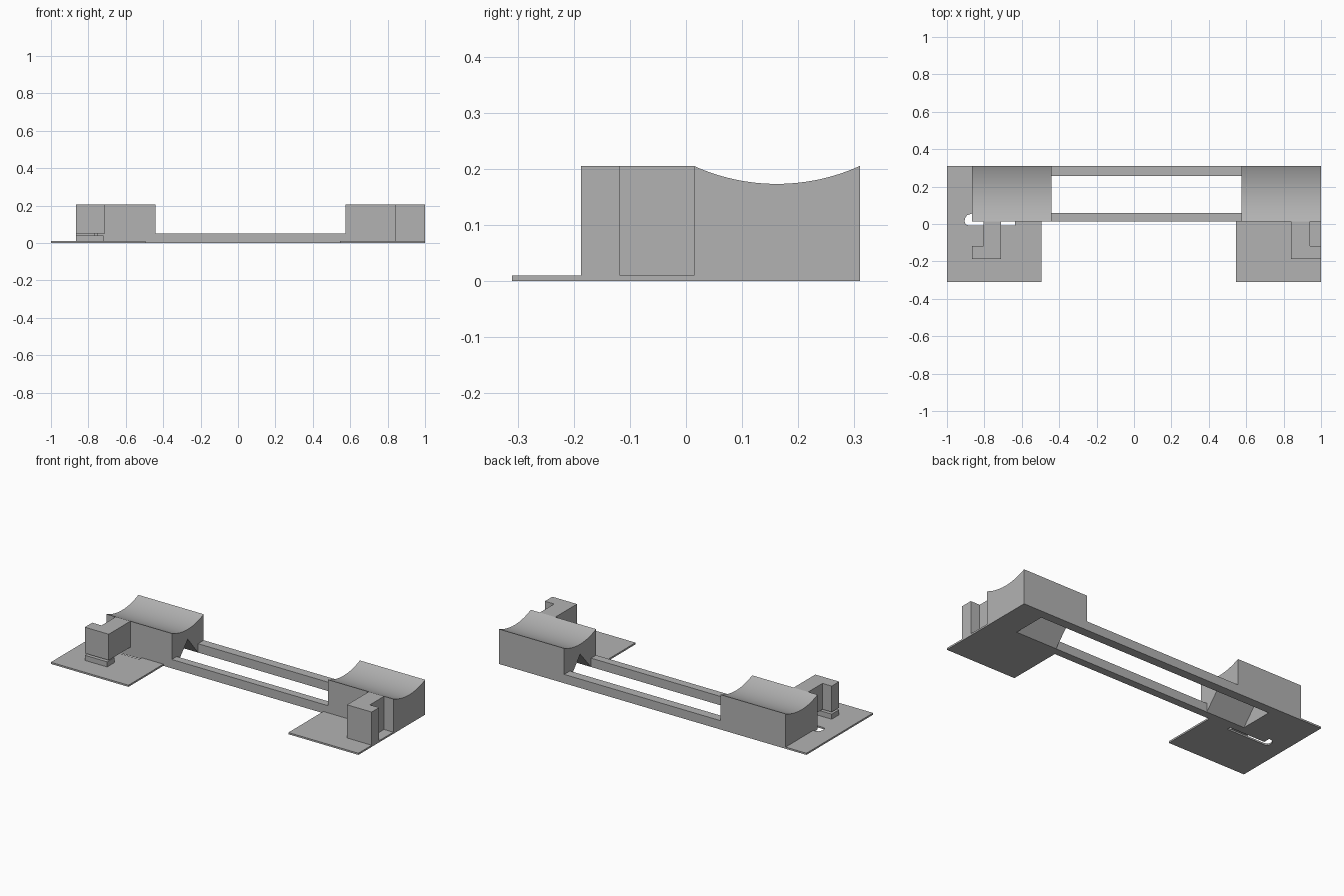
import bpy, bmesh, math
from mathutils import Vector

old = bpy.data.objects.get("Cube")
if old:
    bpy.data.objects.remove(old, do_unlink=True)

GREY = (0.45, 0.45, 0.45, 1)
grey = bpy.data.materials.new("plain grey")
grey.use_nodes = True
grey.diffuse_color = GREY
grey.node_tree.nodes["Principled BSDF"].inputs["Base Color"].default_value = GREY


def prism(name, outline, low, high, axis="z"):
    """Extrude a flat outline along z (outline is x, y) or x (outline is y, z)."""
    bm = bmesh.new()
    place = (lambda a, b: (a, b, low)) if axis == "z" else (lambda a, b: (low, a, b))
    shift = Vector((0, 0, high - low)) if axis == "z" else Vector((high - low, 0, 0))
    face = bm.faces.new([bm.verts.new(place(a, b)) for a, b in outline])
    top = bmesh.ops.extrude_face_region(bm, geom=[face])["geom"]
    bmesh.ops.translate(bm, vec=shift, verts=[v for v in top if isinstance(v, bmesh.types.BMVert)])
    bmesh.ops.recalc_face_normals(bm, faces=bm.faces)
    mesh = bpy.data.meshes.new(name)
    bm.to_mesh(mesh)
    bm.free()
    mesh.materials.append(grey)
    obj = bpy.data.objects.new(name, mesh)
    bpy.context.collection.objects.link(obj)
    return obj


def box(name, x0, x1, y0, y1, z0, z1):
    return prism(name, [(x0, y0), (x1, y0), (x1, y1), (x0, y1)], z0, z1)


FRONT, BACK, TOP = 0.014, 0.31, 0.205
MID = (FRONT + BACK) / 2
RAIL_TOP, PLATE = 0.052, 0.01
GAP_FRONT, GAP_BACK = 0.06, 0.257

# Gabled pocket running under both blocks
pocket = prism("pocket_cutter", [(GAP_FRONT, -0.02), (GAP_BACK, -0.02), (GAP_BACK, 0),
                                 (MID, 0.115), (GAP_FRONT, 0)], -0.69, 0.84, "x")
pocket.hide_render = True
pocket.hide_set(True)

# Saddle blocks with a shallow cradle on top
half, sag, steps = (BACK - FRONT) / 2, 0.032, 24
radius = (half ** 2 + sag ** 2) / (2 * sag)
span = math.asin(half / radius)
cradle = []
for i in range(steps + 1):
    a = span * (1 - 2 * i / steps)
    cradle.append((MID + radius * math.sin(a), TOP - sag + radius * (1 - math.cos(a))))
for name, x0, x1 in (("right_block", -0.865, -0.44), ("left_block", 0.575, 1.0)):
    block = prism(name, [(FRONT, 0), (BACK, 0)] + cradle, x0, x1, "x")
    cut = block.modifiers.new("pocket", "BOOLEAN")
    cut.operation, cut.object, cut.solver = "DIFFERENCE", pocket, "EXACT"
    bpy.context.view_layer.objects.active = block
    block.select_set(True)
    bpy.ops.object.modifier_apply(modifier="pocket")
    bpy.ops.object.shade_smooth_by_angle(angle=math.radians(20))
    block.select_set(False)

# Rails joining the blocks
box("front_rail", -0.44, 0.575, FRONT, GAP_FRONT, 0, RAIL_TOP)
box("back_rail", -0.44, 0.575, GAP_BACK, BACK, 0, RAIL_TOP)

# Base plates, the right one with a round-ended slot
prism("right_plate", [(-1, -0.31), (-0.495, -0.31), (-0.495, FRONT), (-0.635, FRONT),
                      (-0.635, -0.008), (-0.885, -0.008), (-0.9, -0.002), (-0.906, 0.012),
                      (-0.904, 0.03), (-0.893, 0.047), (-0.865, 0.056),
                      (-0.865, BACK), (-1, BACK)], 0, PLATE)
box("left_plate", 0.545, 1, -0.31, FRONT, 0, PLATE)

# Hooks in front of the blocks
HOOK, STEP = -0.187, -0.118
prism("right_hook", [(-0.865, HOOK), (-0.71, HOOK), (-0.71, FRONT), (-0.805, FRONT),
                     (-0.805, STEP), (-0.865, STEP)], RAIL_TOP, TOP)
prism("left_hook", [(0.84, HOOK), (1, HOOK), (1, STEP), (0.94, STEP),
                    (0.94, FRONT), (0.84, FRONT)], 0, TOP)

# Raised pad and small peg under the right hook
box("hook_pad", -0.865, -0.72, HOOK, STEP, PLATE, 0.04)
box("hook_peg", -0.77, -0.75, -0.165, STEP, 0.04, RAIL_TOP)
